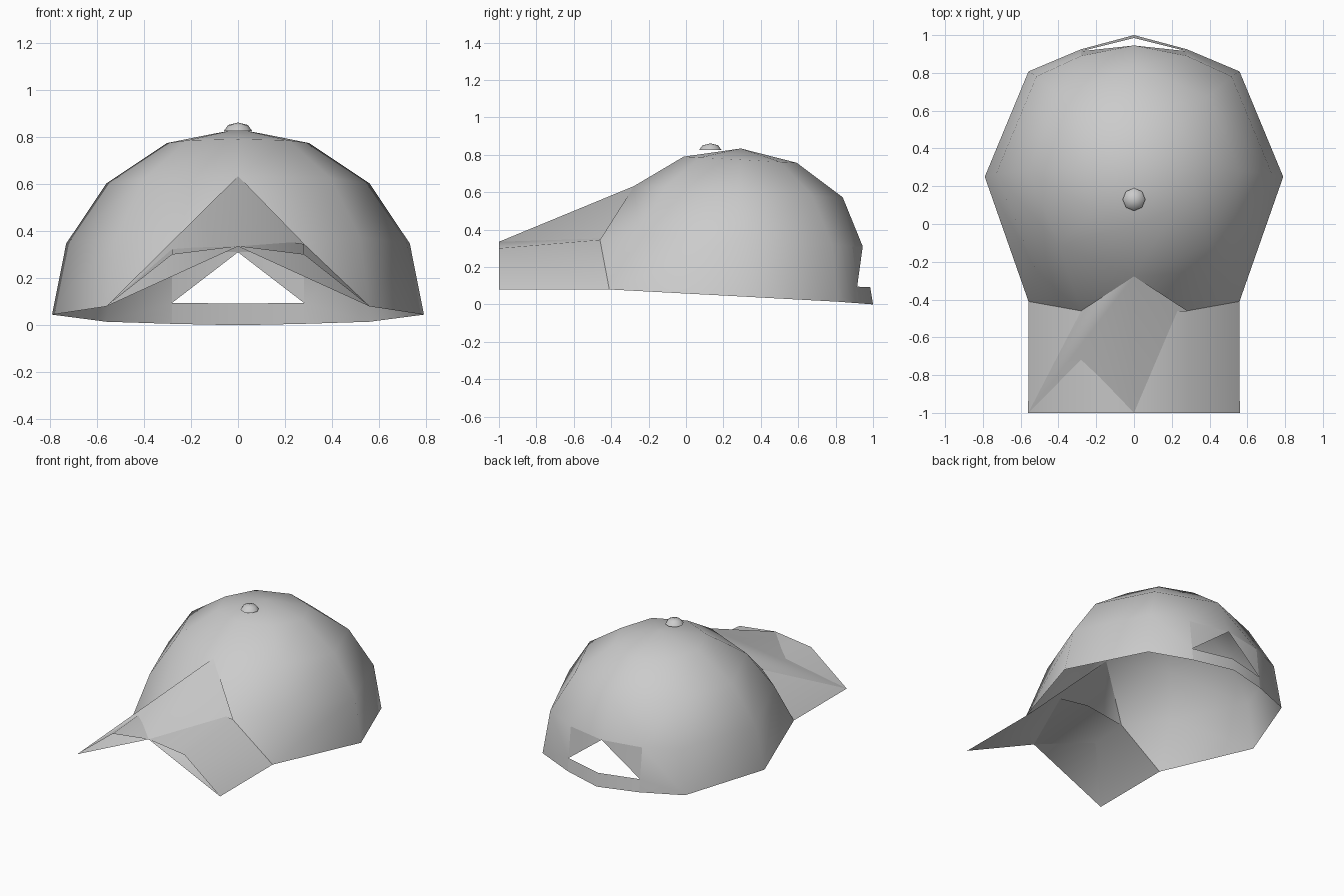
import bpy, bmesh, math
from mathutils import Vector, Matrix

if "Cube" in bpy.data.objects:
    bpy.data.objects.remove(bpy.data.objects["Cube"])

GREY = (0.6, 0.6, 0.6, 1)
cloth = bpy.data.materials.new("light_grey_cloth")
cloth.use_nodes = True
cloth.diffuse_color = GREY
cloth.node_tree.nodes["Principled BSDF"].inputs["Base Color"].default_value = GREY

RADIUS = 0.79
CENTRE = Vector((0, 0.25, 0.045))
TILT = Matrix.Rotation(math.radians(-3.1), 3, 'X')


def dome_point(ring, k):
    """Point of the tilted dome: ring 0 is the rim, k counts eighths from +x."""
    e, a = ring * math.pi / 8, k * math.pi / 4
    p = CENTRE + TILT @ Vector((math.cos(e) * math.cos(a), math.cos(e) * math.sin(a),
                                math.sin(e))) * RADIUS
    if ring == 0 and k % 8 in (5, 7):      # rim corners pulled forward to the brim
        p.y, p.z = -0.41, 0.08
    return p


def finish(name, bm):
    """Turn a bmesh into a cloth object in the scene."""
    mesh = bpy.data.meshes.new(name)
    bm.to_mesh(mesh)
    bm.free()
    mesh.materials.append(cloth)
    bpy.context.collection.objects.link(bpy.data.objects.new(name, mesh))


def build(name, faces):
    """Join point loops into one smooth surface with outward normals."""
    bm = bmesh.new()
    for loop in faces:
        bm.faces.new([bm.verts.new(p) for p in loop])
    bmesh.ops.remove_doubles(bm, verts=bm.verts, dist=0.004)
    bmesh.ops.recalc_face_normals(bm, faces=bm.faces)
    bm.normal_update()
    if sum(f.normal.z * f.calc_area() for f in bm.faces) < 0:
        bmesh.ops.reverse_faces(bm, faces=bm.faces)
    for f in bm.faces:
        f.smooth = True
    finish(name, bm)


def both_sides(faces):
    """Add the mirror image of every face."""
    mirrored = [[Vector((-p[0], p[1], p[2])) for p in reversed(f)] for f in faces]
    return [[Vector(p) for p in f] for f in faces] + mirrored


# Key points on the +x side
side_front, side_back = dome_point(0, 7), dome_point(0, 1)
low_front, low_back = dome_point(1, 7), dome_point(1, 1)
mid_front, mid_back = dome_point(2, 7), dome_point(2, 1)
peak_front, peak_back = dome_point(2, 6), dome_point(2, 2)
brow = Vector((0.28, -0.46, 0.345))
brow_middle = dome_point(1, 6)
gap_corner = Vector((0.28, 0.89, 0.31))
gap_top = Vector((0, 0.945, 0.31))
gap_base = Vector((0.28, 0.915, 0.095))
strap_low = Vector((0.28, 0.925, 0.006))

# Crown: regular dome panels, left open at the front and back
crown = []
for ring in range(4):
    for k in range(8):
        if ring < 2 and k in (1, 2, 5, 6):
            continue
        loop = [dome_point(ring, k), dome_point(ring, k + 1)]
        loop += [dome_point(4, 0)] if ring == 3 else [dome_point(ring + 1, k + 1),
                                                      dome_point(ring + 1, k)]
        crown.append(loop)

# Crown: panels round the brow and the rear gap
crown += both_sides([
    [low_front, mid_front, peak_front, brow],
    [side_front, low_front, brow],
    [low_back, gap_corner, peak_back, mid_back],
    [gap_corner, gap_top, peak_back],
    [low_back, side_back, gap_base, gap_corner],
    [side_back, strap_low, gap_base],
])
build("crown", crown)

# Flaps in the upper corners of the rear gap
build("gap_flaps", both_sides([[gap_corner, gap_base, gap_top]]))

# Rear strap below the gap
build("rear_strap", both_sides([
    [gap_base, strap_low, (0, 1, 0), (0, 0.985, 0.092)],
]))

# Brim: folded sheet reaching forward from the brow
tip = Vector((0, -1, 0.335))
fold = Vector((0.28, -1, 0.30))
corner = Vector((0.56, -1, 0.08))
build("brim", both_sides([
    [tip, fold, brow, brow_middle],
    [fold, corner, side_front, brow],
]))

# Brim cover: ridged sheet from the crown to the tip, creased differently per side
flip = Matrix.Diagonal((-1, 1, 1))
build("brim_cover", [
    [peak_front, flip @ corner, tip],
    [peak_front, flip @ brow, flip @ corner],
    [peak_front, tip, side_front],
    [tip, corner, side_front],
])

# Button on top: half a small eight-sided ball with a flat base
bm = bmesh.new()
bmesh.ops.create_uvsphere(bm, u_segments=8, v_segments=4, radius=0.06)
bmesh.ops.bisect_plane(bm, geom=bm.verts[:] + bm.edges[:] + bm.faces[:], dist=0.0001,
                       plane_co=(0, 0, 0), plane_no=(0, 0, -1), clear_outer=True)
bmesh.ops.holes_fill(bm, edges=[e for e in bm.edges if e.is_boundary], sides=0)
bmesh.ops.scale(bm, vec=(1, 1, 0.6), verts=bm.verts)
bmesh.ops.translate(bm, vec=(0, 0.13, 0.825), verts=bm.verts)
bmesh.ops.recalc_face_normals(bm, faces=bm.faces)
for f in bm.faces:
    f.smooth = len(f.verts) < 5
finish("top_button", bm)
